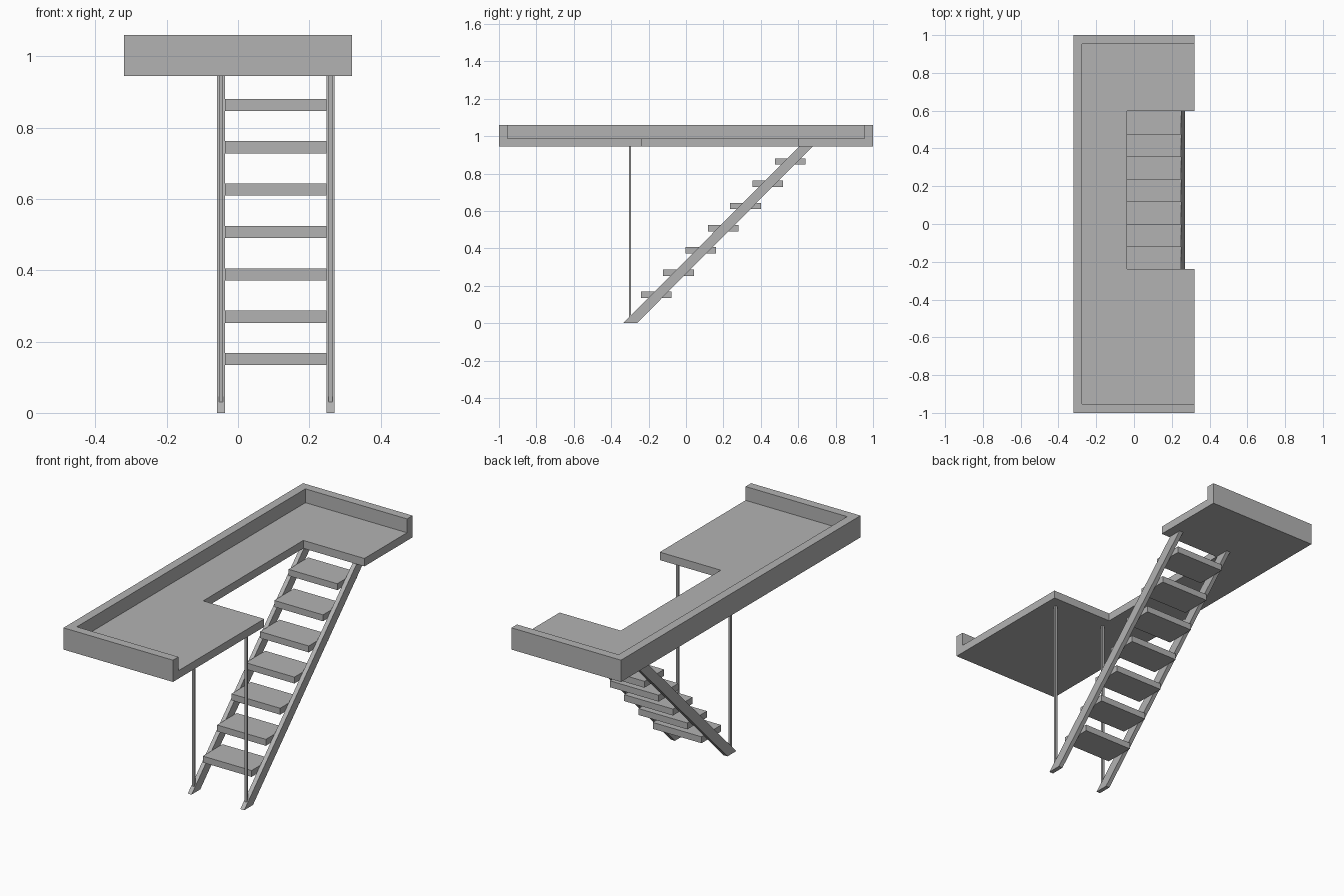
import bpy
import bmesh

cube = bpy.data.objects.get("Cube")
if cube:
    bpy.data.objects.remove(cube, do_unlink=True)

grey = bpy.data.materials.new("plain grey")
grey.use_nodes = True
colour = (0.45, 0.45, 0.45, 1)
grey.diffuse_color = colour
grey.node_tree.nodes["Principled BSDF"].inputs["Base Color"].default_value = colour


def prism(name, outline, axis, low, high):
    """Extrude a 2D outline along x (outline in y,z) or z (outline in x,y)."""
    bm = bmesh.new()
    place = (lambda a, b: (low, a, b)) if axis == "x" else (lambda a, b: (a, b, low))
    face = bm.faces.new([bm.verts.new(place(a, b)) for a, b in outline])
    ext = bmesh.ops.extrude_face_region(bm, geom=[face])
    verts = [g for g in ext["geom"] if isinstance(g, bmesh.types.BMVert)]
    shift = high - low
    bmesh.ops.translate(bm, verts=verts, vec=(shift, 0, 0) if axis == "x" else (0, 0, shift))
    bmesh.ops.recalc_face_normals(bm, faces=bm.faces)
    mesh = bpy.data.meshes.new(name)
    bm.to_mesh(mesh)
    bm.free()
    mesh.materials.append(grey)
    obj = bpy.data.objects.new(name, mesh)
    bpy.context.collection.objects.link(obj)
    return obj


def box(name, x, y, z):
    return prism(name, [(x[0], y[0]), (x[1], y[0]), (x[1], y[1]), (x[0], y[1])], "z", *z)


# Landing dimensions
W, L = 0.32, 1.0
BASE, FLOOR, TOP = 0.945, 0.987, 1.06
WALL = 0.046
WELL_X, WELL_FRONT, WELL_BACK = -0.037, -0.238, 0.598

# Landing slab with the stairwell notch
prism("landing_floor",
      [(-W, -L), (W, -L), (W, WELL_FRONT), (WELL_X, WELL_FRONT),
       (WELL_X, WELL_BACK), (W, WELL_BACK), (W, L), (-W, L)], "z", BASE, FLOOR)

# Low wall around three sides, open on the stair side
prism("landing_wall",
      [(-W, -L), (W, -L), (W, -L + WALL), (-W + WALL, -L + WALL),
       (-W + WALL, L - WALL), (W, L - WALL), (W, L), (-W, L)], "z", FLOOR, TOP)

# Sloping stringers with a thin post on each foot
for side, x0, x1 in (("right", -0.059, -0.037), ("left", 0.248, 0.271)):
    prism("stringer_" + side,
          [(-0.335, 0), (-0.262, 0), (0.678, BASE), (0.605, BASE)], "x", x0, x1)
    mid = (x0 + x1) / 2
    box("post_" + side, (mid - 0.006, mid + 0.006), (-0.306, -0.294), (0.03, BASE))

# Treads
for i in range(7):
    y, z = -0.241 + i * 0.1193, 0.134 + i * 0.1189
    box(f"tread_{i + 1}", (-0.037, 0.248), (y, y + 0.164), (z, z + 0.034))
